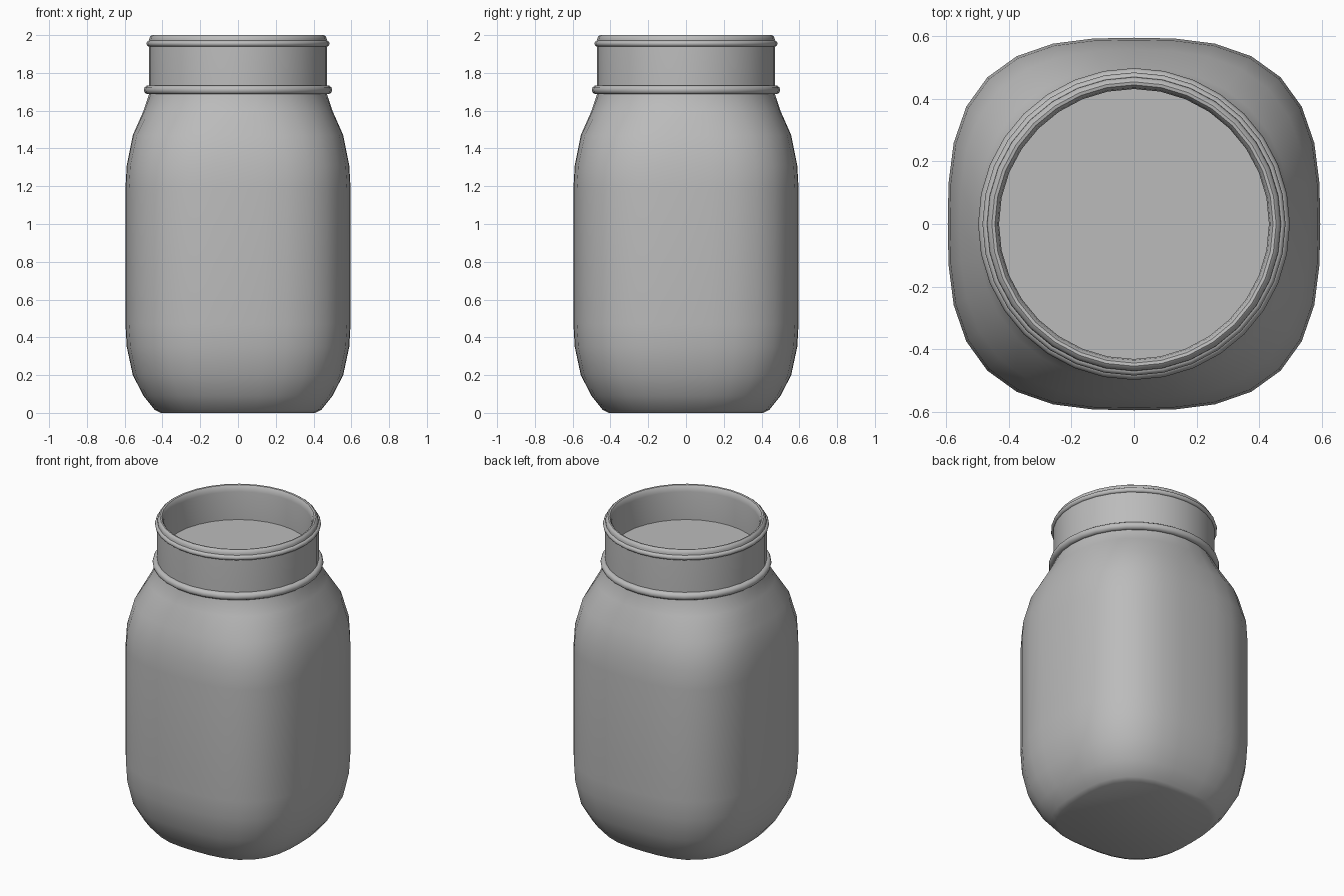
import bpy, bmesh, math

SEGMENTS = 32

cube = bpy.data.objects.get("Cube")
if cube:
    bpy.data.objects.remove(cube, do_unlink=True)

grey = bpy.data.materials.new("plain grey")
grey.use_nodes = True
COLOUR = (0.5, 0.5, 0.5, 1)
grey.diffuse_color = COLOUR
grey.node_tree.nodes["Principled BSDF"].inputs["Base Color"].default_value = COLOUR


def section(bm, z, radius, power):
    """Ring of vertices: power 2 is a circle, higher powers are squarer."""
    ring = []
    for i in range(SEGMENTS):
        t = math.tau * i / SEGMENTS
        if power > 2:  # gather vertices towards the rounded corners
            t += 0.03 * math.sin(4 * t) * (power - 2) / 0.9
        c, s = math.cos(t), math.sin(t)
        r = radius / (abs(c) ** power + abs(s) ** power) ** (1 / power)
        ring.append(bm.verts.new((r * c, r * s, z)))
    return ring


def loft(name, sections, cap_start=False, cap_end=False, closed=False):
    bm = bmesh.new()
    rings = [section(bm, *s) for s in sections]
    pairs = list(zip(rings, rings[1:]))
    if closed:
        pairs.append((rings[-1], rings[0]))
    for a, b in pairs:
        for i in range(SEGMENTS):
            j = (i + 1) % SEGMENTS
            bm.faces.new((a[i], a[j], b[j], b[i]))
    if cap_start:
        bm.faces.new(rings[0][::-1])
    if cap_end:
        bm.faces.new(rings[-1])
    mesh = bpy.data.meshes.new(name)
    bm.to_mesh(mesh)
    bm.free()
    mesh.materials.append(grey)
    obj = bpy.data.objects.new(name, mesh)
    bpy.context.collection.objects.link(obj)
    bpy.ops.object.select_all(action="DESELECT")
    obj.select_set(True)
    bpy.context.view_layer.objects.active = obj
    bpy.ops.object.shade_smooth_by_angle(angle=math.radians(40))
    return obj


def bead(name, z, radius, thickness, sides=10):
    """Rounded ring running around the neck."""
    turns = [math.tau * k / sides for k in range(sides)]
    loft(name, [(z + thickness * math.sin(a), radius + thickness * math.cos(a), 2)
                for a in turns], closed=True)


# Rounded-square body, easing into a circle at the shoulder
loft("jar_body", [
    (0.0, 0.41, 2.8), (0.015, 0.44, 2.8), (0.09, 0.50, 2.85),
    (0.20, 0.557, 2.9), (0.35, 0.589, 2.9), (0.47, 0.596, 2.9),
    (1.19, 0.596, 2.9), (1.31, 0.589, 2.9), (1.47, 0.557, 2.7),
    (1.60, 0.50, 2.3), (1.69, 0.47, 2), (1.71, 0.468, 2),
], cap_start=True)

# Neck wall, rounded lip, inner wall and the recessed floor
loft("jar_neck", [(z, r, 2) for z, r in [
    (1.69, 0.472), (1.95, 0.472), (1.98, 0.470), (1.993, 0.465),
    (2.0, 0.455), (1.998, 0.445), (1.985, 0.436), (1.96, 0.432),
    (1.78, 0.432),
]], cap_end=True)

bead("lower_neck_bead", 1.71, 0.475, 0.024)
bead("upper_neck_bead", 1.955, 0.469, 0.016)
